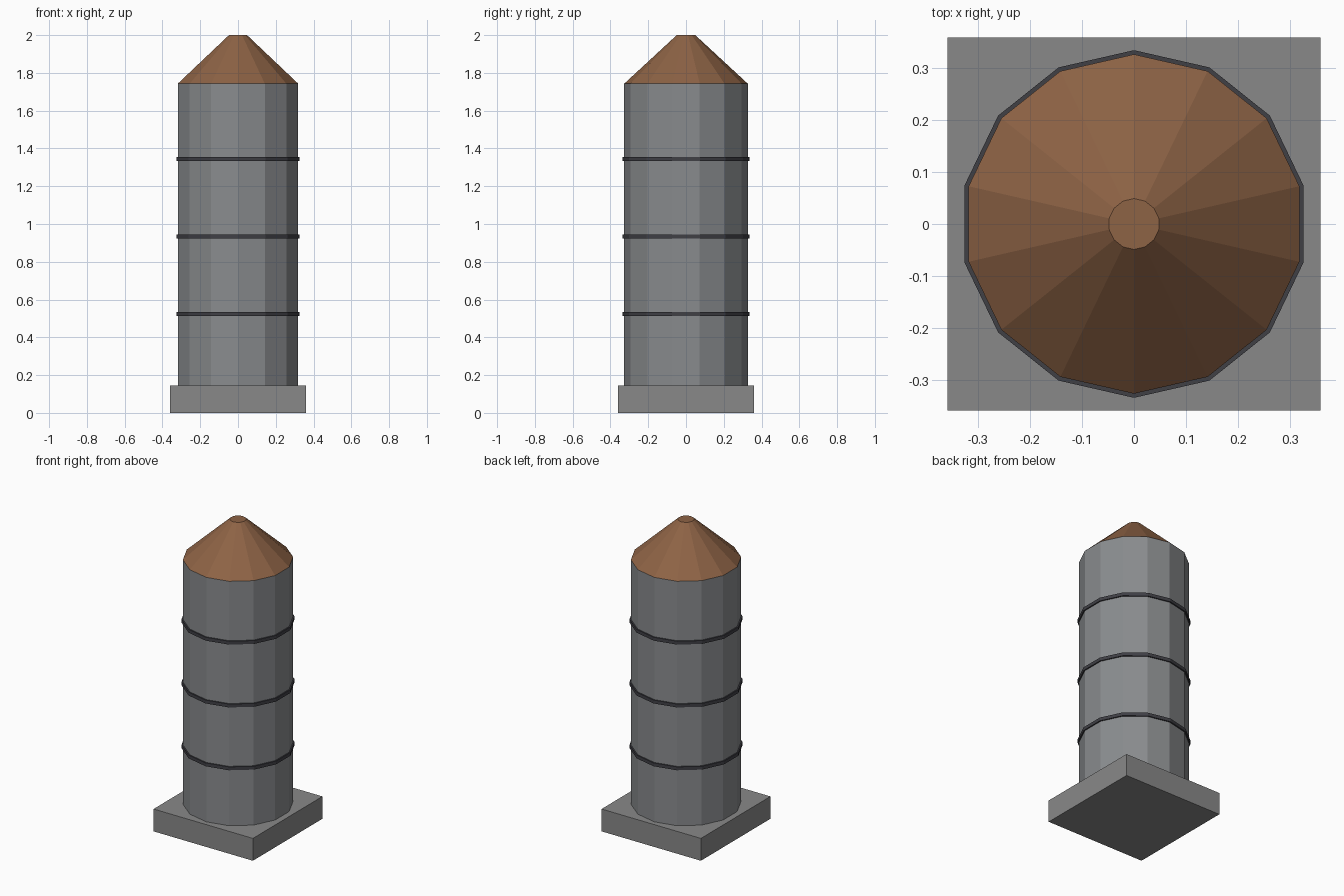
import bpy

cube = bpy.data.objects.get("Cube")
if cube:
    bpy.data.objects.remove(cube, do_unlink=True)

SIDES = 14
RADIUS = 0.327
BASE_TOP = 0.146
ROOF_BOTTOM = 1.743


def material(name, colour):
    mat = bpy.data.materials.new(name)
    mat.use_nodes = True
    mat.diffuse_color = (*colour, 1)
    mat.node_tree.nodes["Principled BSDF"].inputs["Base Color"].default_value = (*colour, 1)
    return mat


def drum(name, bottom, top, mat, r_bottom, r_top):
    """Flat-sided drum or cone with a corner pointing to the back."""
    bpy.ops.mesh.primitive_cone_add(
        vertices=SIDES, radius1=r_bottom, radius2=r_top,
        depth=top - bottom, location=(0, 0, (bottom + top) / 2))
    obj = bpy.context.object
    obj.name = name
    obj.data.materials.append(mat)
    return obj


steel = material("steel grey", (0.25, 0.26, 0.27))
concrete = material("concrete grey", (0.25, 0.25, 0.25))
dark = material("dark metal", (0.05, 0.05, 0.06))
rust = material("rust brown", (0.27, 0.125, 0.06))

# Square foundation slab
bpy.ops.mesh.primitive_cube_add(size=1, location=(0, 0, BASE_TOP / 2))
slab = bpy.context.object
slab.name = "foundation"
slab.scale = (0.718, 0.718, BASE_TOP)
slab.data.materials.append(concrete)

# Tower body and truncated cone roof
drum("tower_body", BASE_TOP, ROOF_BOTTOM, steel, RADIUS, RADIUS)
drum("roof", ROOF_BOTTOM, 2.0, rust, RADIUS, 0.049)

# Hoops around the body
for i in range(3):
    z = 0.523 + 0.4105 * i
    drum(f"hoop_{i + 1}", z - 0.011, z + 0.011, dark, 0.335, 0.335)
